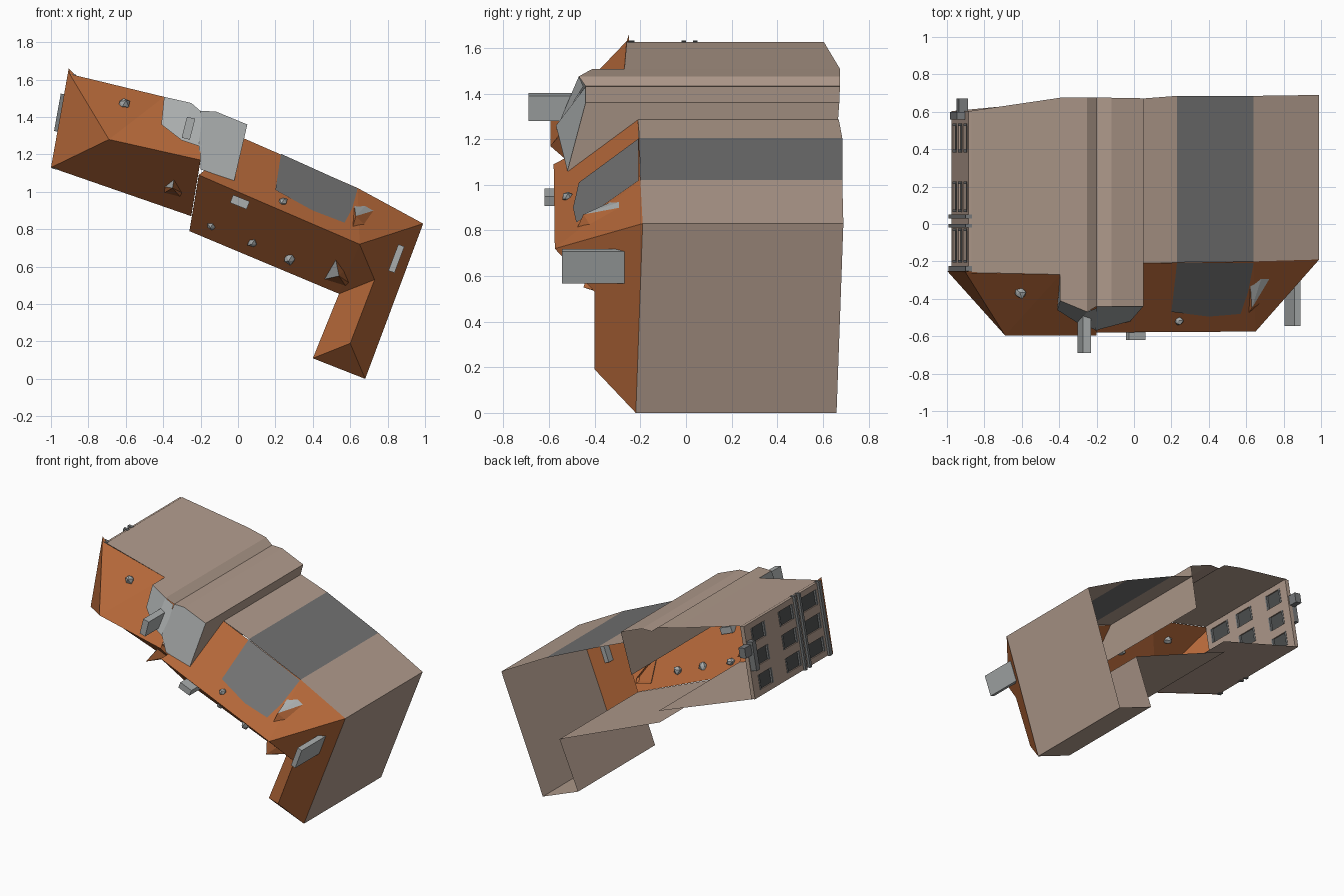
import bpy, bmesh, math, random
from mathutils import Vector, Matrix

if "Cube" in bpy.data.objects:
    bpy.data.objects.remove(bpy.data.objects["Cube"])

random.seed(4)

def mat(name, c):
    m = bpy.data.materials.new(name)
    m.diffuse_color = (*c, 1)
    m.use_nodes = True
    m.node_tree.nodes["Principled BSDF"].inputs["Base Color"].default_value = m.diffuse_color
    return m

BROWN = mat("dusty_brown", (0.44, 0.33, 0.265))
ORANGE = mat("burnt_orange", (0.45, 0.135, 0.04))
DARK = mat("band_grey", (0.165, 0.165, 0.165))
LIGHT = mat("pale_grey", (0.40, 0.42, 0.42))
GLASS = mat("window_grey", (0.075, 0.08, 0.08))
RAIL = mat("rail_grey", (0.19, 0.20, 0.205))

def mesh(name, verts, faces, mats, idx=None):
    me = bpy.data.meshes.new(name)
    me.from_pydata([tuple(v) for v in verts], [], faces)
    for m in mats:
        me.materials.append(m)
    if idx:
        for p, i in zip(me.polygons, idx):
            p.material_index = i
    ob = bpy.data.objects.new(name, me)
    bpy.context.collection.objects.link(ob)
    return ob

def sheet(name, profile, mats=(BROWN,), idx=None):
    """Strip through stations (x, z, front y, back y)."""
    v = []
    for x, z, yf, yb in profile:
        v += [(x, yf, z), (x, yb, z)]
    f = [(2*i, 2*i+2, 2*i+3, 2*i+1) for i in range(len(profile) - 1)]
    return mesh(name, v, f, mats, idx)

def box(name, c, size, m, tilt=0.0):
    """Box turned about the y axis."""
    bm = bmesh.new()
    bmesh.ops.create_cube(bm, size=1)
    M = Matrix.Translation(c) @ Matrix.Rotation(tilt, 4, 'Y') @ Matrix.Diagonal((*size, 1))
    bmesh.ops.transform(bm, matrix=M, verts=bm.verts)
    me = bpy.data.meshes.new(name)
    bm.to_mesh(me)
    bm.free()
    me.materials.append(m)
    ob = bpy.data.objects.new(name, me)
    bpy.context.collection.objects.link(ob)
    return ob

def y_on(plane, x, z):
    """Depth of a point on the plane through three points."""
    a, b, c = (Vector(p) for p in plane)
    n = (b - a).cross(c - a)
    return a.y - (n.x * (x - a.x) + n.z * (z - a.z)) / n.y

# Lower hull: roof with grey band, end wall, foot, underside (open at the back)
sheet("lower_shell", [(0.033, 1.285, -0.21, 0.67), (0.23, 1.205, -0.205, 0.685),
      (0.64, 1.02, -0.20, 0.685), (0.99, 0.83, -0.19, 0.69), (0.68, 0.0, -0.22, 0.66),
      (0.40, 0.11, -0.22, 0.66), (0.54, 0.455, -0.22, 0.67), (-0.26, 0.79, -0.22, 0.67)],
      (BROWN, DARK), [0, 1, 0, 0, 0, 0, 0])

# Lower hull: torn orange front
D0, D1 = (0.033, -0.21, 1.285), (0.99, -0.19, 0.83)
A0, A1 = (-0.21, -0.58, 1.09), (0.65, -0.575, 0.72)
B0, B1 = (-0.26, -0.24, 0.79), (0.54, -0.22, 0.455)
C0, C1 = (0.73, -0.40, 0.53), (0.60, -0.40, 0.19)
E0, E1 = (0.68, -0.22, 0.0), (0.40, -0.22, 0.11)
mid = (0.64, -0.20, 1.02)
mesh("lower_front", [D0, mid, D1, A1, A0, B0, B1, C0, C1, E0, E1],
     [(0, 1, 3, 4), (1, 2, 3), (4, 3, 6, 5), (3, 7, 6), (2, 9, 8, 7, 3),
      (6, 7, 8, 10), (10, 8, 9)], (ORANGE,))
FACE, BELLY = (D0, mid, A1), (A0, A1, B1)

# Grey patch lying on the front
patch = [(0.23, 1.203), (0.64, 1.018), (0.61, 0.91), (0.57, 0.835), (0.40, 0.90), (0.20, 1.01)]
mesh("front_patch", [(x, y_on(FACE, x, z) - 0.006, z) for x, z in patch],
     [tuple(range(len(patch)))], (DARK,))

# Upper hull: roof, cross wall, underside
sheet("upper_roof", [(-0.87, 1.625, -0.26, 0.605), (-0.395, 1.508, -0.27, 0.675)])
sheet("torn_roof", [(-0.395, 1.508, -0.41, 0.675), (-0.25, 1.475, -0.47, 0.675),
      (-0.20, 1.432, -0.44, 0.675), (-0.12, 1.43, -0.44, 0.675), (0.05, 1.36, -0.44, 0.672)])
sheet("cross_wall", [(0.05, 1.36, -0.44, 0.672), (-0.02, 1.06, -0.52, 0.65)])
sheet("upper_underside", [(-0.96, 1.12, -0.25, 0.605), (-0.25, 0.87, -0.25, 0.67)])

# Upper hull: torn orange front
T0, T1, T2 = (-0.90, -0.26, 1.63), (-0.395, -0.27, 1.508), (-0.20, -0.40, 1.42)
L0, R0, R1, U1 = (-1.0, -0.25, 1.13), (-0.69, -0.595, 1.28), (-0.20, -0.595, 1.17), (-0.25, -0.25, 0.87)
mesh("upper_front", [T0, T1, T2, R1, R0, L0, U1, (-0.87, -0.25, 1.625), (-0.905, -0.25, 1.66)],
     [(0, 1, 4), (1, 2, 3, 4), (0, 4, 5), (5, 4, 3, 6), (0, 7, 8), (0, 8, 5), (7, 8, 5)], (ORANGE,))
UPPER, UBELLY = (T0, T1, R0), (L0, R0, R1)

# Grey broken ends below the torn roof
mesh("broken_end_left", [(-0.395, -0.41, 1.508), (-0.25, -0.47, 1.475), (-0.20, -0.45, 1.432),
     (-0.195, -0.57, 1.24), (-0.30, -0.53, 1.275), (-0.41, -0.46, 1.36), (-0.395, -0.27, 1.508)],
     [(0, 1, 4, 5), (1, 2, 3, 4), (0, 5, 6)], (LIGHT,))
mesh("broken_end_right", [(-0.20, -0.44, 1.432), (-0.12, -0.44, 1.43), (0.05, -0.44, 1.36),
     (-0.02, -0.52, 1.06), (-0.20, -0.535, 1.12), (-0.21, -0.57, 1.26)],
     [(0, 1, 2, 3, 4, 5)], (LIGHT,))

# Protruding slabs
box("upper_beam", (-0.265, -0.57, 1.34), (0.045, 0.24, 0.115), LIGHT, 0.25)
box("end_slab", (0.847, -0.407, 0.643), (0.035, 0.275, 0.15), LIGHT, 0.36)
box("belly_block", (0.01, -0.545, 0.945), (0.095, 0.15, 0.045), LIGHT, 0.38)

# Small pieces of rubble stuck in the front walls
def rubble(x, z, r, plane, m):
    bm = bmesh.new()
    bmesh.ops.create_icosphere(bm, subdivisions=1, radius=r)
    for v in bm.verts:
        v.co *= random.uniform(0.75, 1.2)
        v.co += Vector((x, y_on(plane, x, z), z))
    me = bpy.data.meshes.new("rubble")
    bm.to_mesh(me)
    bm.free()
    me.materials.append(m)
    bpy.context.collection.objects.link(bpy.data.objects.new("rubble", me))

for x, z, r, p in [(-0.14, 0.82, .03, BELLY), (0.08, 0.73, .03, BELLY), (0.28, 0.645, .035, BELLY),
                   (0.24, 0.95, .025, FACE), (-0.61, 1.47, .035, UPPER)]:
    rubble(x, z, r, p, LIGHT)

# Ragged orange chunks with grey broken tops
def chunk(name, pts, tip, plane, top):
    v = [(x, y_on(plane, x, z) + 0.02, z) for x, z in pts] + [tip]
    n = len(pts)
    mesh(name, v, [(i, (i + 1) % n, n) for i in range(n)], (ORANGE, LIGHT),
         [1 if i in top else 0 for i in range(n)])

chunk("chunk_right", [(0.61, 0.80), (0.69, 0.81), (0.76, 0.91), (0.70, 0.945), (0.62, 0.94)],
      (0.63, -0.45, 0.87), (mid, D1, A1), {2, 3})
chunk("chunk_left", [(-0.42, 0.98), (-0.28, 0.94), (-0.27, 0.98), (-0.34, 1.08), (-0.41, 1.03)],
      (-0.35, -0.55, 1.02), UBELLY, {3})
chunk("chunk_belly", [(0.45, 0.53), (0.58, 0.49), (0.60, 0.51), (0.57, 0.58), (0.52, 0.65)],
      (0.54, -0.45, 0.55), BELLY, {4})

# End facade: wall with window openings, glass and rails on a tilted plane
LO, HI = Vector((-0.96, 0, 1.12)), Vector((-0.87, 0, 1.62))
TILT = math.atan2(HI.x - LO.x, HI.z - LO.z)
H = (HI - LO).length

def on_facade(name, y0, y1, v0, v1, depth, m, out=0.0):
    c = LO.lerp(HI, (v0 + v1) / 2) + Vector((-out, (y0 + y1) / 2, 0))
    return box(name, c, (depth, y1 - y0, (v1 - v0) * H), m, TILT)

cols = [(0.39, 0.53), (0.07, 0.22), (-0.20, -0.03)]
rows = [(0.08, 0.28), (0.40, 0.60), (0.72, 0.92)]
posts = [(0.53, 0.605), (0.22, 0.39), (-0.03, 0.07), (-0.25, -0.20)]
for a, b in posts:
    on_facade("facade_post", a, b, 0, 1, 0.03, BROWN)
for v0, v1 in [(0, 0.08), (0.28, 0.40), (0.60, 0.72), (0.92, 1)]:
    for a, b in cols:
        on_facade("facade_beam", a, b, v0, v1, 0.03, BROWN)
for a, b in cols:
    for v0, v1 in rows:
        on_facade("window_glass", a, b, v0, v1, 0.008, GLASS)
        for e in (a, b):
            on_facade("window_frame", e - 0.007, e + 0.007, v0, v1, 0.036, RAIL)
for a, b in [(-0.02, 0.0), (0.03, 0.05), (-0.255, -0.225)]:
    on_facade("facade_rail", a, b, 0, 1.02, 0.035, RAIL, 0.015)
on_facade("facade_hanger", 0.56, 0.60, 0.40, 0.80, 0.06, RAIL, 0.03)
on_facade("hanger_bracket", 0.57, 0.67, 0.62, 0.76, 0.05, RAIL, 0.02)
